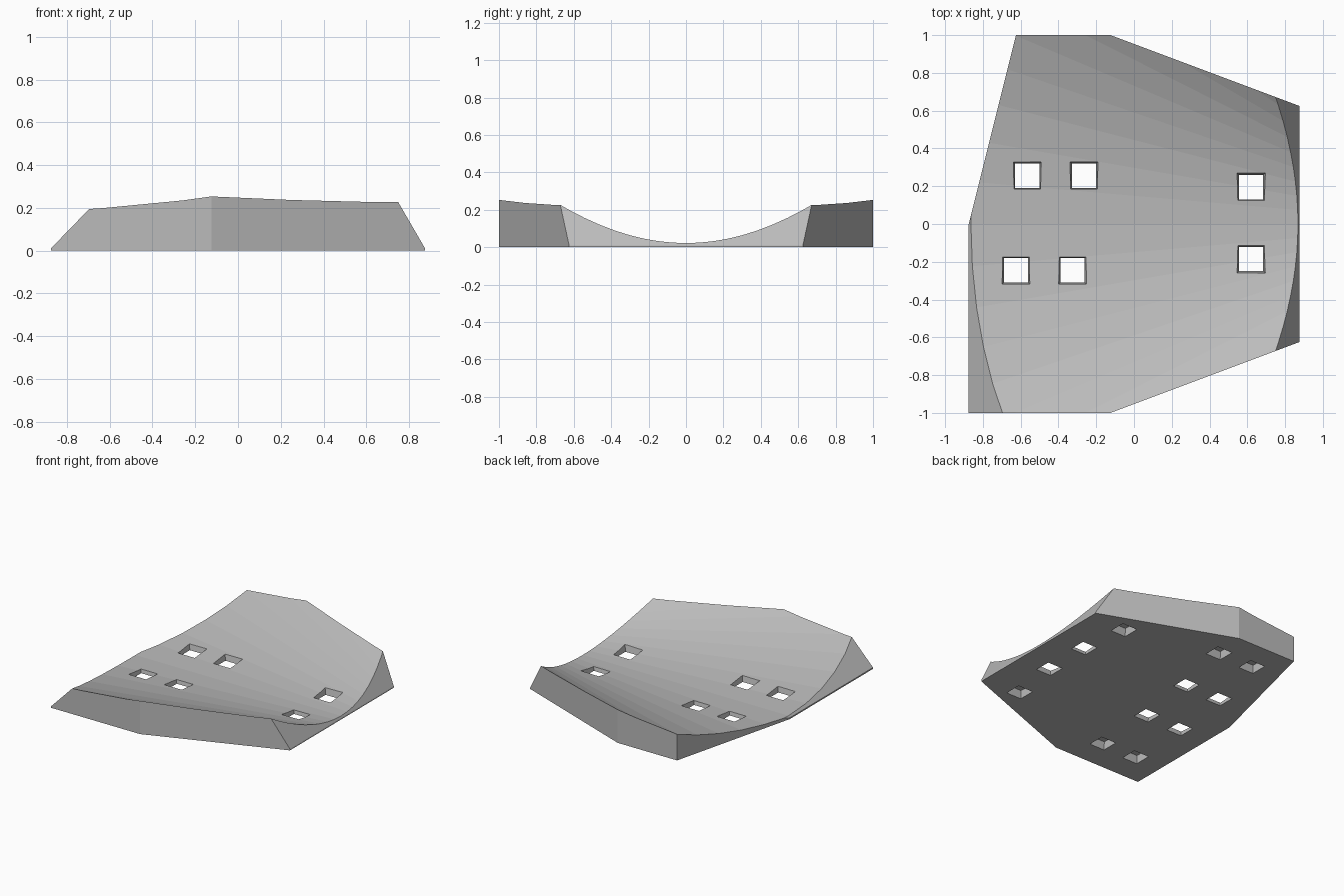
import bpy, bmesh, math
from mathutils import Vector

cube = bpy.data.objects.get("Cube")
if cube:
    bpy.data.objects.remove(cube, do_unlink=True)

# Single grey finish
grey = bpy.data.materials.new("mid_grey")
grey.use_nodes = True
colour = (0.5, 0.5, 0.5, 1.0)
grey.diffuse_color = colour
grey.node_tree.nodes["Principled BSDF"].inputs["Base Color"].default_value = colour


def make_object(name, bm):
    bmesh.ops.recalc_face_normals(bm, faces=bm.faces)
    mesh = bpy.data.meshes.new(name)
    bm.to_mesh(mesh)
    bm.free()
    mesh.materials.append(grey)
    obj = bpy.data.objects.new(name, mesh)
    bpy.context.collection.objects.link(obj)
    return obj


def loft(bm, lower, upper):
    """Closed solid between two rings of equal length."""
    a = [bm.verts.new(p) for p in lower]
    b = [bm.verts.new(p) for p in upper]
    n = len(a)
    bm.faces.new(a[::-1])
    bm.faces.new(b)
    for i in range(n):
        j = (i + 1) % n
        bm.faces.new((a[i], a[j], b[j], b[i]))


def trim(bm, point, normal):
    """Cut away everything on the normal side and cap the cut."""
    cut = bmesh.ops.bisect_plane(
        bm, geom=bm.verts[:] + bm.edges[:] + bm.faces[:],
        plane_co=point, plane_no=Vector(normal).normalized(), clear_outer=True)
    edges = [e for e in cut["geom_cut"] if isinstance(e, bmesh.types.BMEdge)]
    bmesh.ops.holes_fill(bm, edges=edges)


def subtract(target, cutter):
    cutter.hide_render = True
    mod = target.modifiers.new("cut", "BOOLEAN")
    mod.operation = "DIFFERENCE"
    mod.solver = "EXACT"
    mod.object = cutter
    bpy.context.view_layer.objects.active = target
    bpy.ops.object.modifier_apply(modifier=mod.name)
    bpy.data.objects.remove(cutter, do_unlink=True)


# Seven-sided block with sloping ends
outline = [(-0.875, -1), (-0.125, -1), (0.875, -0.625), (0.875, 0.625),
           (-0.125, 1), (-0.625, 1), (-0.875, 0)]
bm = bmesh.new()
loft(bm, [(x, y, 0) for x, y in outline], [(x, y, 0.4) for x, y in outline])
trim(bm, (-0.875, 0, 0.01), (-1, 0, 0.97))
trim(bm, (0.875, 0, 0.01), (1, 0, 0.58))
plate = make_object("curved_plate", bm)


# Faceted conical hollow, level along its lowest line
def hollow_ring(x, sides=90):
    r = 2.14 - 1.24 * x
    angles = [math.tau * i / sides for i in range(sides)]
    return [(x, r * math.sin(a), 0.022 + r - r * math.cos(a)) for a in angles]


bm = bmesh.new()
loft(bm, hollow_ring(-1.2), hollow_ring(1.2))
subtract(plate, make_object("hollow_cutter", bm))

# Square sockets flaring upward; only those under the thin middle break through
sockets = [(-0.45, 0.75), (-0.15, 0.75), (-0.565, 0.255), (-0.265, 0.255),
           (-0.625, -0.245), (-0.325, -0.245), (-0.64, -0.745), (-0.34, -0.745)]
sockets += [(0.62, y) for y in (-0.185, 0.195)] + [(0.57, y) for y in (-0.57, 0.57)]


def square(x, y, z, half):
    return [(x + sx * half, y + sy * half, z)
            for sx, sy in ((-1, -1), (1, -1), (1, 1), (-1, 1))]


bm = bmesh.new()
for x, y in sockets:
    loft(bm, square(x, y, -0.01, 0.062), square(x, y, 0.08, 0.082))
subtract(plate, make_object("socket_cutter", bm))

for face in plate.data.polygons:
    face.use_smooth = False
    face.material_index = 0
